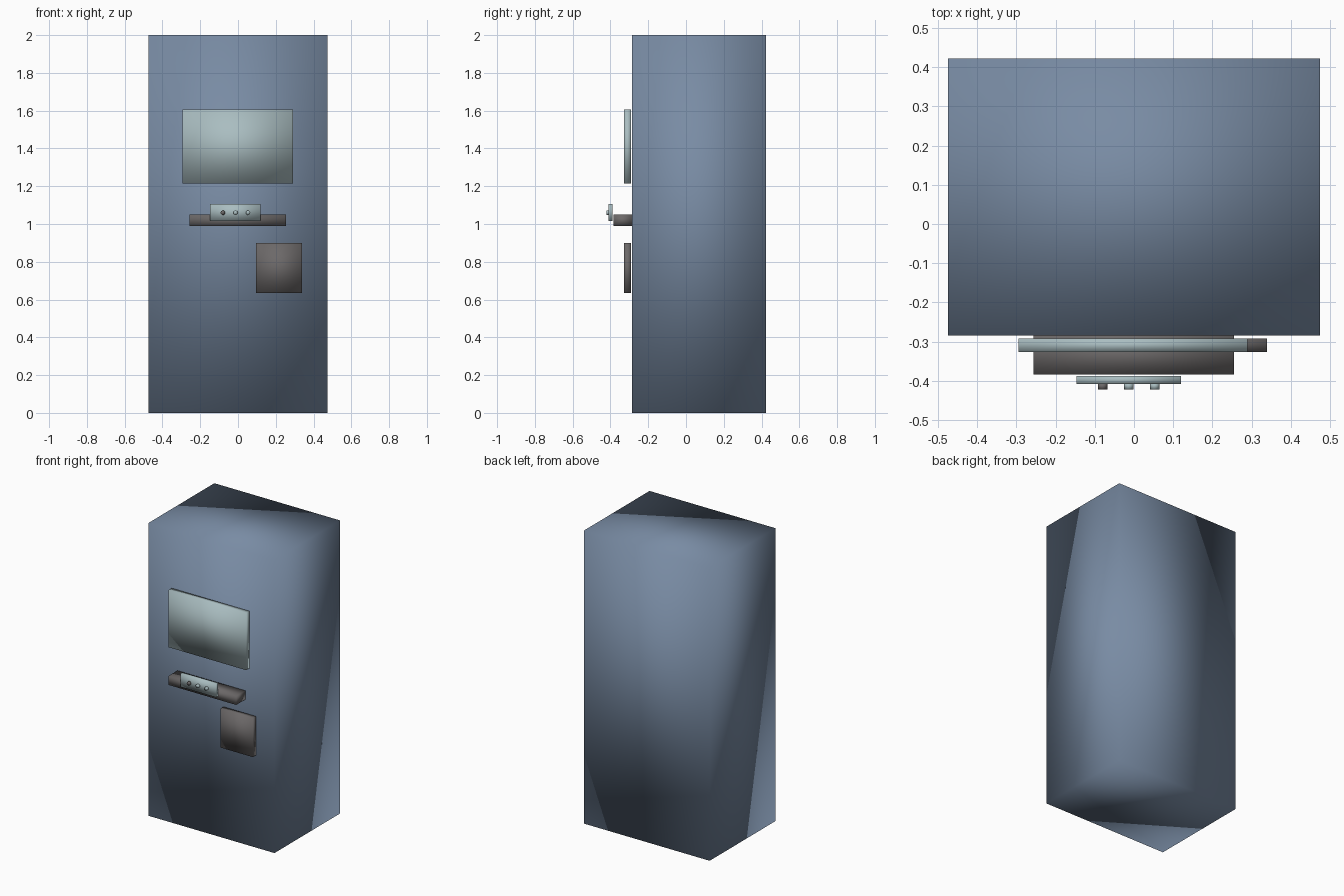
import bpy
import bmesh
from math import pi
from mathutils import Matrix, Vector

if "Cube" in bpy.data.objects:
    bpy.data.objects.remove(bpy.data.objects["Cube"])


def material(name, colour):
    mat = bpy.data.materials.new(name)
    mat.use_nodes = True
    mat.diffuse_color = (*colour, 1)
    mat.node_tree.nodes["Principled BSDF"].inputs["Base Color"].default_value = (*colour, 1)
    return mat


BLUE = material("slate blue", (0.19, 0.26, 0.37))
PALE = material("pale grey green", (0.40, 0.51, 0.53))
DARK = material("dark grey", (0.15, 0.14, 0.14))


def finish(name, bm, mat):
    # Shared corners are smooth shaded throughout
    for face in bm.faces:
        face.smooth = True
    mesh = bpy.data.meshes.new(name)
    bm.to_mesh(mesh)
    bm.free()
    mesh.materials.append(mat)
    obj = bpy.data.objects.new(name, mesh)
    bpy.context.collection.objects.link(obj)


def box(name, low, high, mat):
    low, high = Vector(low), Vector(high)
    bm = bmesh.new()
    place = Matrix.Translation((low + high) / 2) @ Matrix.Diagonal((*(high - low), 1))
    bmesh.ops.create_cube(bm, size=1, matrix=place)
    finish(name, bm, mat)


def knob(name, x, mat):
    bm = bmesh.new()
    place = Matrix.Translation((x, -0.414, 1.06)) @ Matrix.Rotation(pi / 2, 4, "X")
    bmesh.ops.create_cone(bm, cap_ends=True, segments=16, radius1=0.012,
                          radius2=0.012, depth=0.016, matrix=place)
    finish(name, bm, mat)


# Cabinet
box("cabinet", (-0.475, -0.285, 0), (0.475, 0.423, 2), BLUE)

# Display and hatch, standing just off the front
box("screen", (-0.295, -0.327, 1.215), (0.29, -0.292, 1.605), PALE)
box("hatch", (0.095, -0.327, 0.635), (0.34, -0.292, 0.90), DARK)

# Shelf with its control panel
box("shelf", (-0.257, -0.384, 0.99), (0.255, -0.285, 1.05), DARK)
box("control_panel", (-0.147, -0.409, 1.015), (0.12, -0.388, 1.107), PALE)

# Buttons
for side, x, mat in (("right", -0.08, DARK), ("middle", -0.013, PALE), ("left", 0.053, PALE)):
    knob(side + "_button", x, mat)
